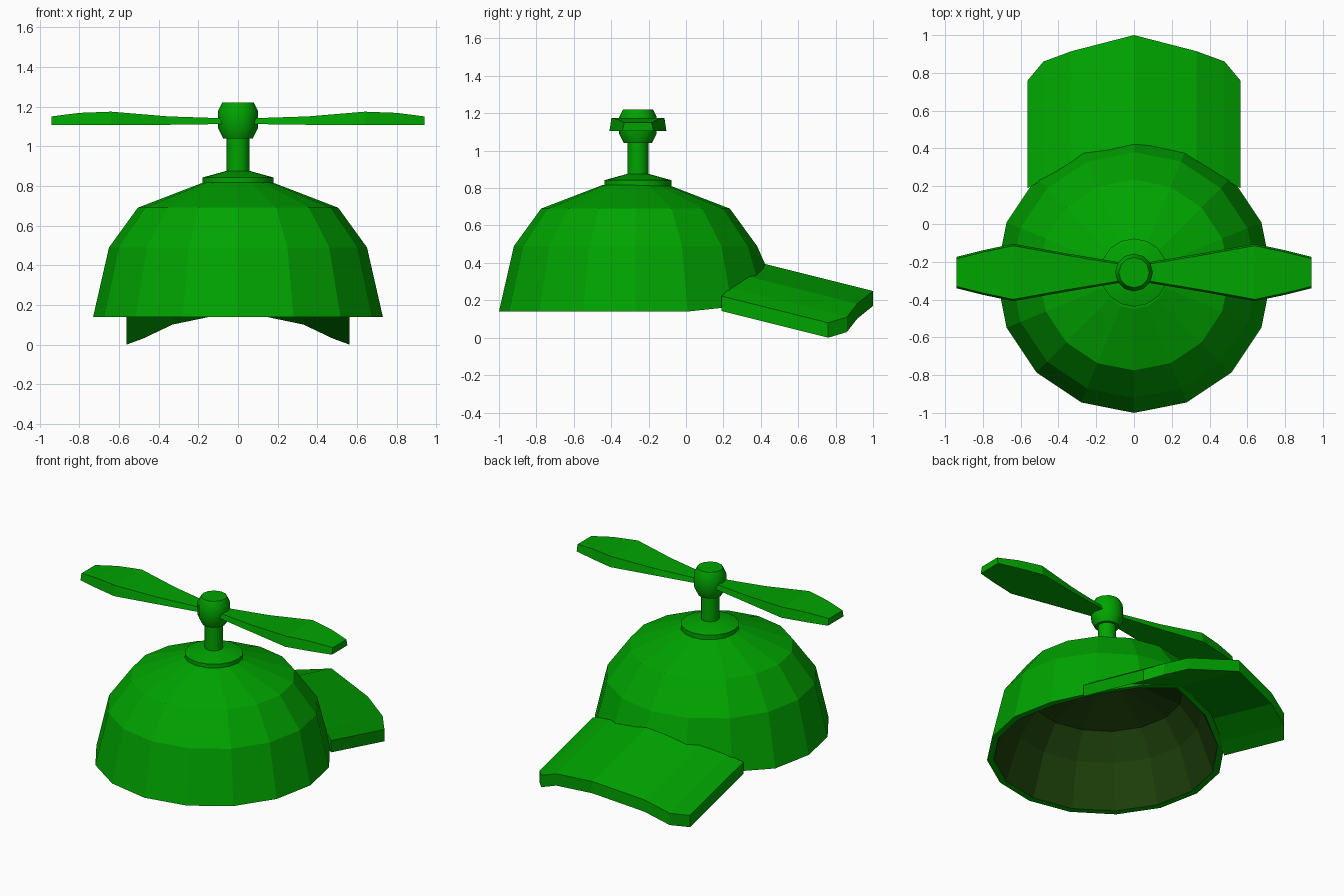
import bpy, bmesh
from math import cos, sin, pi, radians

if "Cube" in bpy.data.objects:
    bpy.data.objects.remove(bpy.data.objects["Cube"])


def material(name, colour):
    m = bpy.data.materials.new(name)
    m.diffuse_color = (*colour, 1)
    m.use_nodes = True
    m.node_tree.nodes["Principled BSDF"].inputs["Base Color"].default_value = m.diffuse_color
    return m


green = material("green", (0.0, 0.37, 0.0))
dark = material("dark_lining", (0.012, 0.05, 0.003))


def finish(name, bm, smooth=None):
    bmesh.ops.recalc_face_normals(bm, faces=bm.faces)
    me = bpy.data.meshes.new(name)
    bm.to_mesh(me)
    bm.free()
    ob = bpy.data.objects.new(name, me)
    bpy.context.collection.objects.link(ob)
    me.materials.append(green)
    if smooth:
        bpy.ops.object.select_all(action='DESELECT')
        ob.select_set(True)
        bpy.context.view_layer.objects.active = ob
        bpy.ops.object.shade_smooth_by_angle(angle=radians(smooth))
    return ob


def lathe(name, profile, y, sides, smooth=None):
    """Spin (radius, z) points around a vertical axis at (0, y)."""
    bm = bmesh.new()
    rings = [[bm.verts.new((r * sin(2 * pi * i / sides), y + r * cos(2 * pi * i / sides), z))
              for i in range(sides)] if r else [bm.verts.new((0, y, z))]
             for r, z in profile]
    for a, b in zip(rings, rings[1:]):
        for i in range(sides):
            j = (i + 1) % sides
            quad = [a[i % len(a)], a[j % len(a)], b[j % len(b)], b[i % len(b)]]
            bm.faces.new(list(dict.fromkeys(quad)))
    return finish(name, bm, smooth)


def loft(name, sections):
    """Join matching closed cross-sections and cap both ends."""
    bm = bmesh.new()
    rows = [[bm.verts.new(p) for p in s] for s in sections]
    n = len(rows[0])
    for a, b in zip(rows, rows[1:]):
        for i in range(n):
            bm.faces.new((a[i], a[(i + 1) % n], b[(i + 1) % n], b[i]))
    bm.faces.new(rows[0])
    bm.faces.new(rows[-1])
    return finish(name, bm)


# Faceted hollow cap: lining profile first, then the outside
lining = [(0, 0.70), (0.16, 0.68), (0.475, 0.58), (0.59, 0.42), (0.688, 0.14)]
outside = [(0.73, 0.14), (0.65, 0.49), (0.505, 0.69), (0.18, 0.815), (0, 0.84)]
dome = lathe("cap_dome", lining + outside, -0.27, 16)
dome.data.materials.append(dark)
for p in dome.data.polygons[:16 * 4]:
    p.material_index = 1

# The lower edge rises at the brim to follow the brim's arch
for v in dome.data.vertices:
    if v.co.z < 0.2 and v.co.y > 0.1:
        v.co.z = 0.31 - 0.28 * abs(v.co.x)

# Arched brim: (x, inner y, outer y, height of the sloping top at y = 0)
half = [(0, 0.395, 1.0, 0.50), (0.33, 0.325, 0.915, 0.41),
        (0.48, 0.235, 0.86, 0.325), (0.563, 0.19, 0.76, 0.27)]
columns = [(-x, a, b, h) for x, a, b, h in half[:0:-1]] + half
loft("brim", [[(x, a, h - 0.25 * a), (x, b, h - 0.25 * b),
               (x, b, h - 0.25 * b - 0.08), (x, a, h - 0.25 * a - 0.08)]
              for x, a, b, h in columns])

# Propeller mount, stem and hub
Y = -0.257
lathe("mount_disc", [(0, 0.80), (0.18, 0.805), (0.18, 0.842), (0.06, 0.875), (0, 0.875)], Y, 16, 40)
lathe("propeller_stem", [(0.057, 0.86), (0.057, 1.06)], Y, 12, 40)
lathe("propeller_hub", [(0, 1.04), (0.075, 1.04), (0.10, 1.09), (0.10, 1.18), (0.08, 1.22),
                        (0, 1.22)], Y, 12, 35)

# Two propeller blades with slightly slanted edges: (x, half width, bottom z, top z)
blade = [(0.05, 0.05, 1.112, 1.14), (0.35, 0.10, 1.108, 1.15), (0.64, 0.152, 1.106, 1.174),
         (0.80, 0.118, 1.106, 1.168), (0.94, 0.083, 1.106, 1.15)]
for side, label in ((1, "right"), (-1, "left")):
    loft(f"blade_{label}", [[(side * x, Y - w, lo), (side * x, Y + w, lo),
                             (side * x, Y + w - 0.01, hi), (side * x, Y - w + 0.01, hi)]
                            for x, w, lo, hi in blade])
